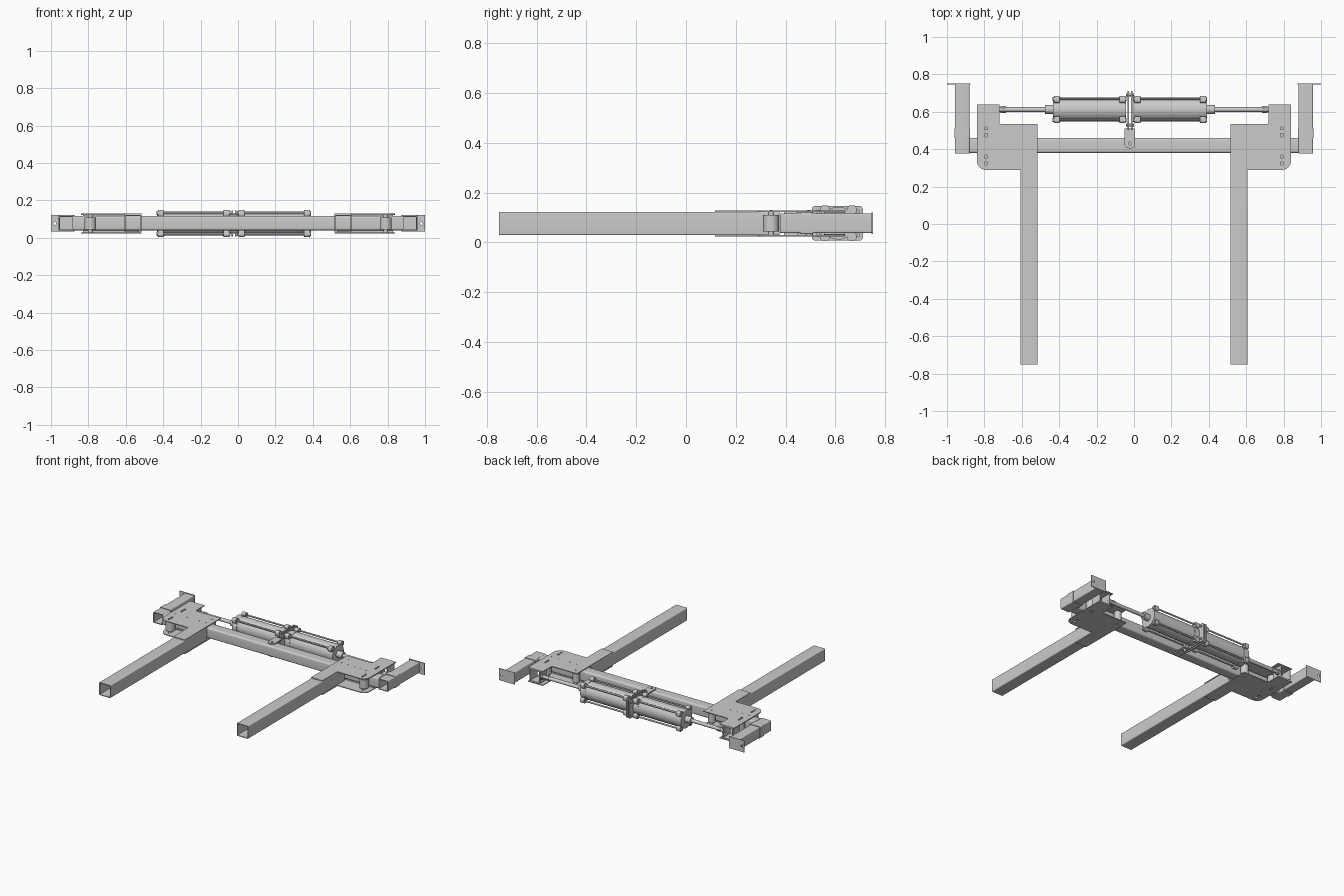
import bpy, bmesh, math
from mathutils import Vector, Matrix

if "Cube" in bpy.data.objects:
    bpy.data.objects.remove(bpy.data.objects["Cube"])

# ---------- helpers ----------
AXES = {'z': Matrix(((1, 0, 0), (0, 1, 0), (0, 0, 1))),
        'x': Matrix(((0, 0, 1), (1, 0, 0), (0, 1, 0))),   # profile in (y, z)
        'y': Matrix(((0, 1, 0), (0, 0, 1), (1, 0, 0)))}   # profile in (z, x)


def prism(name, loops, lo, hi, axis='z'):
    """Extrude closed outlines (first outer, rest holes) from lo to hi."""
    cu = bpy.data.curves.new(name, 'CURVE')
    cu.dimensions, cu.fill_mode, cu.extrude = '2D', 'BOTH', abs(hi - lo) / 2
    for pts in loops:
        sp = cu.splines.new('POLY')
        sp.points.add(len(pts) - 1)
        for p, c in zip(sp.points, pts):
            p.co = (c[0], c[1], 0, 1)
        sp.use_cyclic_u = True
    tmp = bpy.data.objects.new(name + "_profile", cu)
    me = bpy.data.meshes.new_from_object(tmp)
    bpy.data.objects.remove(tmp)
    bm = bmesh.new()
    bm.from_mesh(me)
    bmesh.ops.remove_doubles(bm, verts=bm.verts, dist=1e-5)
    for v in bm.verts:
        v.co = AXES[axis] @ (v.co + Vector((0, 0, (lo + hi) / 2)))
    bmesh.ops.recalc_face_normals(bm, faces=bm.faces)
    bm.to_mesh(me)
    bm.free()
    me.name = name
    ob = bpy.data.objects.new(name, me)
    bpy.context.collection.objects.link(ob)
    return ob


def circle(u, v, r, n=24):
    return [(u + r * math.cos(2 * math.pi * i / n), v + r * math.sin(2 * math.pi * i / n)) for i in range(n)]


def rounded(pts, n=6):
    """Polygon of (u, v, radius) with filleted corners."""
    out = []
    for i, (u, v, r) in enumerate(pts):
        p = Vector((u, v))
        if r == 0:
            out.append((u, v))
            continue
        a = (Vector(pts[i - 1][:2]) - p).normalized()
        b = (Vector(pts[(i + 1) % len(pts)][:2]) - p).normalized()
        s, e = p + a * r, p + b * r          # square corners only
        c = p + (a + b) * r
        for k in range(n + 1):
            t = k / n * math.pi / 2
            q = c - b * r * math.cos(t) - a * r * math.sin(t)
            out.append((q.x, q.y))
    return out


def rect(u0, u1, v0, v1, r=0.0):
    return rounded([(u0, v0, r), (u1, v0, r), (u1, v1, r), (u0, v1, r)])


def tube(name, u0, u1, v0, v1, lo, hi, axis, wall=0.006, r=0.008):
    return prism(name, [rect(u0, u1, v0, v1, r), rect(u0 + wall, u1 - wall, v0 + wall, v1 - wall, r / 3)], lo, hi, axis)


def rod(name, u, v, r, lo, hi, axis='z', n=24):
    return prism(name, [circle(u, v, r, n)], lo, hi, axis)


ZC = 0.077                      # common mid height
CX, CY = -0.022, 0.612          # cylinder pair centre

# ---------- cross beam with wear strips ----------
tube("cross_beam", 0.38, 0.46, 0.04, 0.117, -0.88, 0.88, 'x', 0.008, 0.012)

for s, side in ((-1, "left"), (1, "right")):
    def mx(a, b):
        return sorted((s * a, s * b))

    # long arm
    x0, x1 = mx(0.515, 0.608)
    tube("arm_" + side, 0.029, 0.123, x0, x1, -0.75, 0.375, 'y', 0.006, 0.006)

    # carriage plates above and below, with holes and adjustment slots
    shape = [(0.84, 0.64, 0), (0.72, 0.64, 0), (0.72, 0.535, 0.012), (0.515, 0.535, 0),
             (0.515, 0.116, 0), (0.608, 0.116, 0), (0.608, 0.289, 0), (0.84, 0.289, 0.05)]
    outline = rounded([(s * a, b, r) for a, b, r in shape])
    bolts = [0.805, 0.755, 0.705, 0.655, 0.605, 0.553]
    holes = [circle(s * a, 0.417, 0.005, 10) for a in bolts]
    holes.append(circle(s * 0.553, 0.49, 0.007, 12))
    for y in (0.342, 0.492):
        holes.append(rect(*mx(0.784, 0.796), y - 0.026, y + 0.026, 0.005))
    for label, lo, hi in (("upper", 0.123, 0.129), ("lower", 0.023, 0.029)):
        prism(f"carriage_plate_{label}_{side}", [outline] + holes, lo, hi)
    for a in bolts:
        rod("pad_screw_" + side, s * a, 0.417, 0.0045, 0.024, 0.041, n=10)
        rod("pad_screw_" + side, s * a, 0.417, 0.0045, 0.116, 0.128, n=10)
    x0, x1 = mx(0.53, 0.83)
    prism("slide_pad_upper_" + side, [rect(x0, x1, 0.393, 0.447)], 0.117, 0.123)
    prism("slide_pad_lower_" + side, [rect(x0, x1, 0.393, 0.447)], 0.029, 0.04)

    # guide rollers between the plates
    for a, y, r in ((0.79, 0.342, 0.032), (0.79, 0.495, 0.032), (0.553, 0.49, 0.026)):
        rod("guide_roller_" + side, s * a, y, r, 0.044, 0.110, n=32)
        rod("roller_pin_" + side, s * a, y, 0.012, 0.029, 0.123)
        rod("roller_bolt_" + side, s * a, y, 0.005, 0.024, 0.130, n=12)

    # box that takes the piston rod
    x0, x1 = mx(0.745, 0.83)
    tube("rod_anchor_" + side, 0.03, 0.122, x0, x1, 0.555, 0.638, 'y', 0.006, 0.004)

    # end brackets with mounting plates
    x0, x1 = mx(0.88, 0.957)
    tube("end_bracket_" + side, 0.038, 0.117, x0, x1, 0.378, 0.748, 'y', 0.006, 0.006)
    x0, x1 = mx(0.876, 0.960)
    tube("bracket_sleeve_" + side, 0.034, 0.121, x0, x1, 0.46, 0.51, 'y', 0.004, 0.006)
    x0, x1 = mx(0.875, 1.0)
    prism("mounting_plate_" + side, [rect(0.034, 0.121, x0, x1), circle(ZC, s * 0.98, 0.008, 16)], 0.745, 0.75, 'y')

    # pneumatic cylinder
    def cx(d):
        return CX + s * d
    rod("barrel_" + side, CY, ZC, 0.064, cx(0.05), cx(0.38), 'x', 48)
    rod("rod_collar_" + side, CY, ZC, 0.024, cx(0.41), cx(0.455), 'x')
    rod("piston_rod_" + side, CY, ZC, 0.013, cx(0.45), s * 0.752, 'x')
    rod("rod_nut_" + side, CY, ZC, 0.018, s * 0.685, s * 0.715, 'x', 6)
    rod("anchor_nut_" + side, CY, ZC, 0.022, s * 0.733, s * 0.748, 'x', 6)
    for label, d0, d1 in (("inner", 0.02, 0.06), ("outer", 0.372, 0.411)):
        # cloverleaf cap: cross-shaped core with four corner lugs
        rod(f"cap_{label}_{side}", CY, ZC, 0.066, cx(d0), cx(d1), 'x', 48)
        for i in (-1, 1):
            for j in (-1, 1):
                y, z = CY + i * 0.054, ZC + j * 0.054
                prism(f"cap_lug_{label}_{side}", [rect(y - 0.018, y + 0.018, z - 0.018, z + 0.018, 0.012)],
                      cx(d0 + 0.004), cx(d1 - 0.004), 'x')
    for i in (-1, 1):
        for j in (-1, 1):
            y, z = CY + i * 0.056, ZC + j * 0.056
            rod("tie_rod_" + side, y, z, 0.006, cx(0.02), cx(0.411), 'x', 12)
            rod("tie_nut_" + side, y, z, 0.011, cx(0.402), cx(0.413), 'x', 6)
            rod("tie_nut_" + side, y, z, 0.011, cx(0.017), cx(0.026), 'x', 6)

    # centre plate holding the cylinder back
    x0, x1 = sorted((cx(0.005), cx(0.014)))
    prism("centre_plate_" + side, [rect(0.505, 0.71, 0.008, 0.146, 0.012)], x0, x1, 'x')

# ---------- centre tabs gripping the beam ----------
for label, lo, hi in (("upper", 0.118, 0.126), ("lower", 0.028, 0.036)):
    tab = rounded([(CX - 0.028, 0.405, 0.02), (CX + 0.028, 0.405, 0.02),
                   (CX + 0.028, 0.51, 0), (CX - 0.028, 0.51, 0)])
    prism("centre_tab_" + label, [tab, circle(CX, 0.43, 0.008, 16)], lo, hi)
for y in (0.53, 0.69):
    for z in (0.03, 0.124):
        rod("centre_bolt", y, z, 0.008, CX - 0.022, CX + 0.022, 'x', 12)

# ---------- smooth shading with sharp edges ----------
bpy.ops.object.select_all(action='SELECT')
bpy.context.view_layer.objects.active = bpy.context.selected_objects[0]
bpy.ops.object.shade_smooth_by_angle(angle=math.radians(30))
bpy.ops.object.select_all(action='DESELECT')
